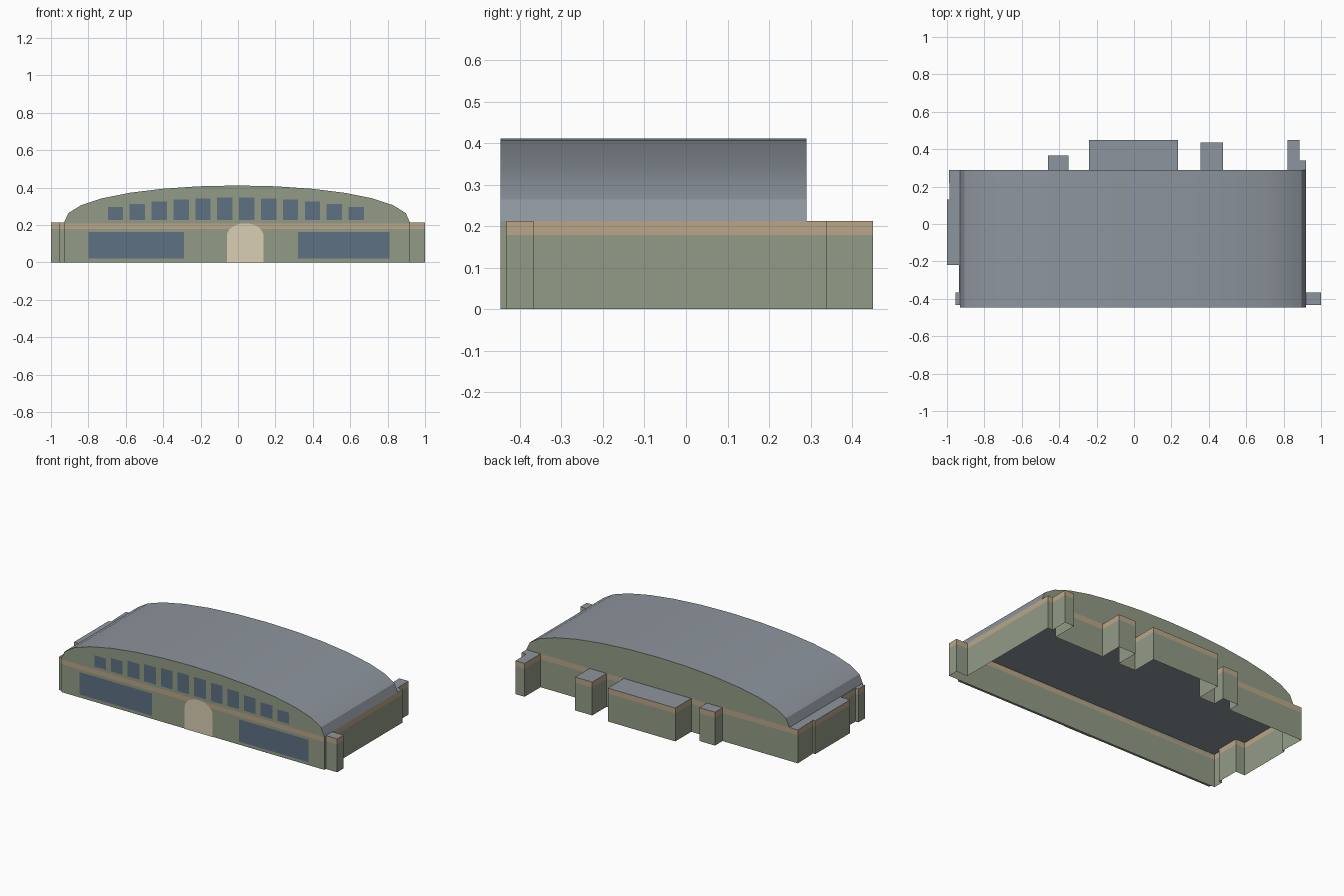
import bpy, bmesh, math

if "Cube" in bpy.data.objects:
    bpy.data.objects.remove(bpy.data.objects["Cube"])


def material(name, color):
    m = bpy.data.materials.new(name)
    m.diffuse_color = (*color, 1)
    m.use_nodes = True
    m.node_tree.nodes["Principled BSDF"].inputs["Base Color"].default_value = m.diffuse_color
    return m


GREEN = material("wall_green", (0.29, 0.33, 0.24))
ROOF = material("roof_grey", (0.27, 0.30, 0.34))
BAND = material("band_tan", (0.50, 0.38, 0.25))
GLASS = material("window_blue", (0.11, 0.165, 0.23))
DOOR = material("door_cream", (0.70, 0.62, 0.45))

EAVE, BAND_Z, FRONT, INNER, BACK = 0.212, 0.178, -0.447, -0.432, 0.29
LEFT, RIGHT = -0.93, 0.92


def finish(bm, name, mats):
    mesh = bpy.data.meshes.new(name)
    bm.to_mesh(mesh)
    bm.free()
    for m in mats:
        mesh.materials.append(m)
    ob = bpy.data.objects.new(name, mesh)
    bpy.context.collection.objects.link(ob)
    return ob


def panel(name, groups, mat, y):
    # flat front-facing polygons from (x, z) outlines
    bm = bmesh.new()
    for pts in groups:
        f = bm.faces.new([bm.verts.new((x, y, z)) for x, z in pts])
        f.normal_update()
        if f.normal.y > 0:
            f.normal_flip()
    return finish(bm, name, [mat])


def rect(x0, x1, z0, z1):
    return [(x0, z0), (x1, z0), (x1, z1), (x0, z1)]


# Ground storey: stepped footprint, open below, tan band under a flat deck
footprint = [
    (-0.955, INNER), (1.0, INNER), (1.0, -0.367), (RIGHT, -0.367),
    (RIGHT, 0.34), (0.885, 0.34), (0.885, 0.45), (0.82, 0.45), (0.82, BACK),
    (0.475, BACK), (0.475, 0.435), (0.355, 0.435), (0.355, BACK),
    (0.235, BACK), (0.235, 0.45), (-0.24, 0.45), (-0.24, BACK),
    (-0.35, BACK), (-0.35, 0.366), (-0.46, 0.366), (-0.46, BACK),
    (-0.99, BACK), (-0.985, 0.13), (-1.0, 0.13), (-1.0, -0.22),
    (-0.935, -0.22), (-0.935, -0.367), (-0.955, -0.367)]
bm = bmesh.new()
rings = [[bm.verts.new((x, y, z)) for x, y in footprint] for z in (0, BAND_Z, EAVE)]
n = len(footprint)
for level in range(2):
    a, b = rings[level], rings[level + 1]
    for i in range(n):
        j = (i + 1) % n
        bm.faces.new((a[i], a[j], b[j], b[i])).material_index = level
bm.faces.new(rings[2]).material_index = 2
finish(bm, "ground_storey", [GREEN, BAND, ROOF])

# Vaulted roof: flattened arch with green gables
cx, rx, steps = (LEFT + RIGHT) / 2, (RIGHT - LEFT) / 2, 14
arch = []
for i in range(steps + 1):
    t = math.pi * i / steps
    arch.append((cx + rx * math.cos(t), EAVE + 0.199 * max(0, math.sin(t)) ** 0.9))
bm = bmesh.new()
f_ring = [bm.verts.new((x, FRONT, z)) for x, z in arch]
b_ring = [bm.verts.new((x, BACK, z)) for x, z in arch]
for i in range(steps):
    bm.faces.new((f_ring[i], b_ring[i], b_ring[i + 1], f_ring[i + 1])).smooth = True
bm.faces.new(f_ring).material_index = 1
bm.faces.new(b_ring).material_index = 1
bmesh.ops.recalc_face_normals(bm, faces=bm.faces)
roof = finish(bm, "vaulted_roof", [ROOF, GREEN])
bpy.context.view_layer.objects.active = roof
roof.select_set(True)
bpy.ops.object.shade_smooth_by_angle(angle=math.radians(30))

# Front facade slab below the gable
bm = bmesh.new()
bmesh.ops.create_cube(bm, size=1)
for v in bm.verts:
    v.co.x = LEFT if v.co.x < 0 else RIGHT
    v.co.y = FRONT if v.co.y < 0 else INNER
    v.co.z = 0 if v.co.z < 0 else EAVE
finish(bm, "facade", [GREEN])

# Facade band, lower windows
panel("facade_band", [rect(LEFT, RIGHT, BAND_Z, 0.208)], BAND, FRONT - 0.001)
panel("lower_windows", [rect(-0.80, -0.29, 0.02, 0.162),
                        rect(0.32, 0.81, 0.02, 0.162)], GLASS, FRONT - 0.002)

# Upper windows, taller towards the middle
tops = [0.297, 0.311, 0.325, 0.335, 0.342, 0.347]
tops += tops[::-1]
upper = []
for i, top in enumerate(tops):
    x = -0.655 + 0.117 * i
    upper.append(rect(x - 0.041, x + 0.041, 0.226, top))
panel("upper_windows", upper, GLASS, FRONT - 0.002)

# Arched doorway
door = [(-0.06, 0), (0.137, 0)]
for i in range(13):
    t = math.pi * i / 12
    door.append((0.0385 + 0.0985 * math.cos(t), 0.14 + 0.069 * math.sin(t)))
panel("arched_door", [door], DOOR, FRONT - 0.003)
